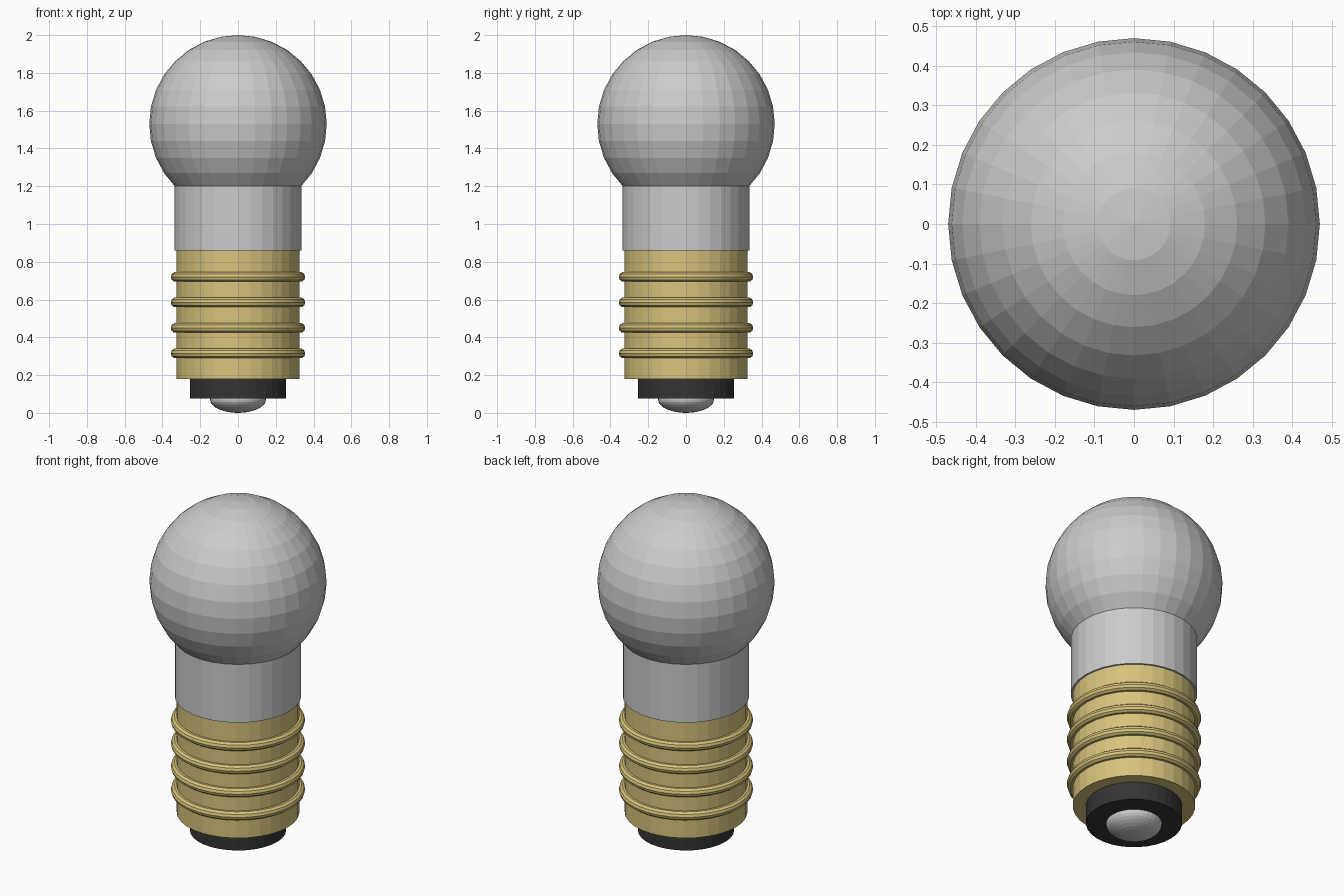
import bpy

if "Cube" in bpy.data.objects:
    bpy.data.objects.remove(bpy.data.objects["Cube"])


def material(name, rgb):
    m = bpy.data.materials.new(name)
    m.diffuse_color = (*rgb, 1)
    m.use_nodes = True
    m.node_tree.nodes["Principled BSDF"].inputs["Base Color"].default_value = m.diffuse_color
    return m


def finish(name, mat=None):
    ob = bpy.context.object
    ob.name = name
    if mat:
        ob.data.materials.append(mat)
    return ob


def cylinder(name, radius, z0, z1, mat=None):
    bpy.ops.mesh.primitive_cylinder_add(vertices=32, radius=radius, depth=z1 - z0,
                                        location=(0, 0, (z0 + z1) / 2))
    return finish(name, mat)


def ball(name, radius, z, height, mat=None):
    bpy.ops.mesh.primitive_uv_sphere_add(segments=32, ring_count=16, radius=1,
                                         location=(0, 0, z))
    ob = finish(name, mat)
    ob.scale = (radius, radius, height)
    return ob


brass = material("brass", (0.68, 0.55, 0.2))
black = material("black_insulation", (0.035, 0.035, 0.035))

# Glass globe and neck
ball("glass_globe", 0.47, 1.53, 0.47)
cylinder("glass_neck", 0.335, 0.86, 1.2)

# Brass screw shell with four raised thread rings
cylinder("screw_shell", 0.325, 0.18, 0.86, brass)
for i in range(4):
    bpy.ops.mesh.primitive_torus_add(major_radius=0.33, minor_radius=0.026,
                                     major_segments=32, minor_segments=10,
                                     location=(0, 0, 0.315 + i * 0.135))
    finish(f"thread_ring_{i + 1}", brass)
    bpy.ops.object.shade_smooth_by_angle()

# Insulating disc and rounded bottom contact
cylinder("insulator", 0.255, 0.075, 0.18, black)
ball("bottom_contact", 0.148, 0.07, 0.07)
